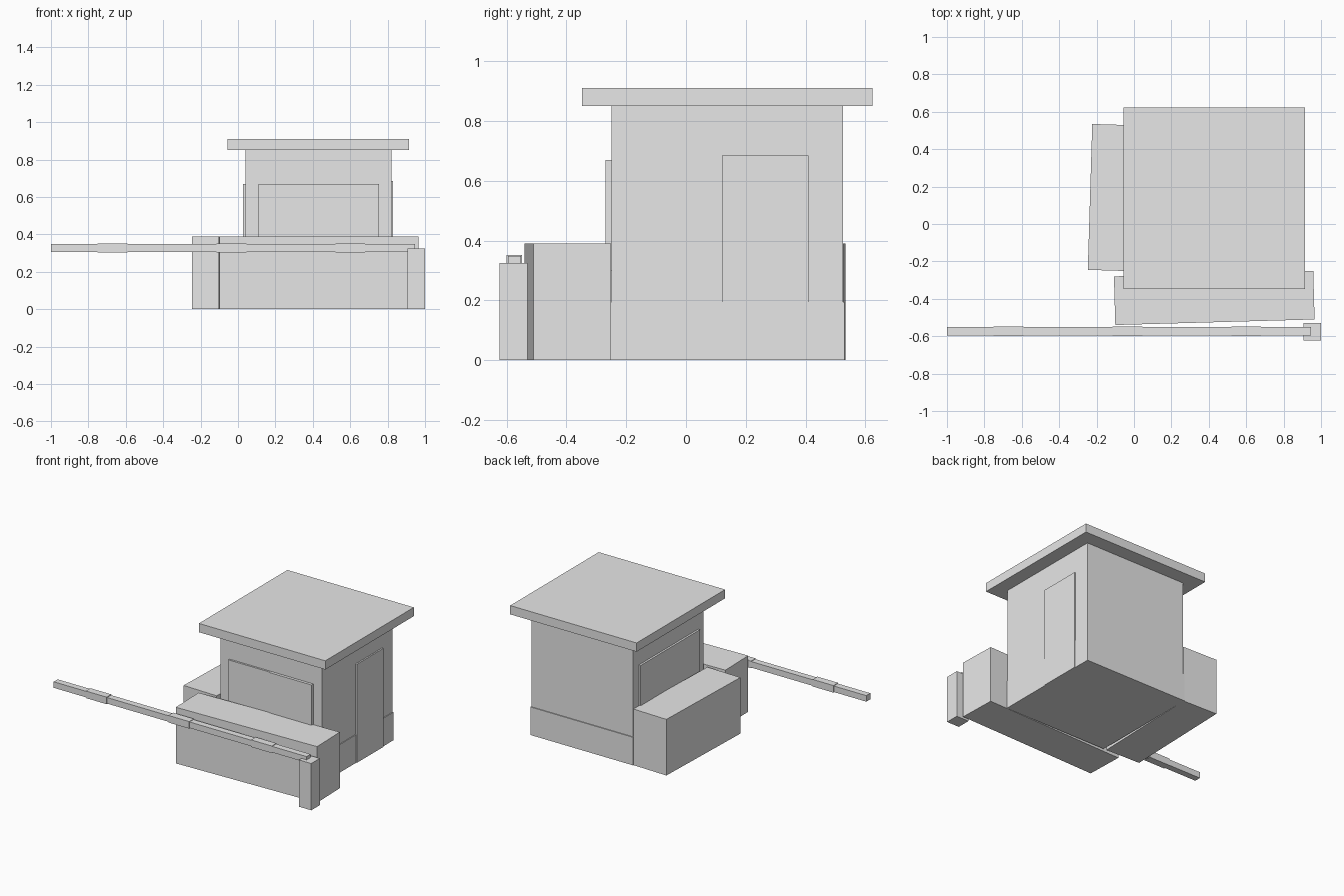
import bpy, math
from mathutils import Matrix, Vector

if "Cube" in bpy.data.objects:
    bpy.data.objects.remove(bpy.data.objects["Cube"])

grey = bpy.data.materials.new("plain grey")
grey.diffuse_color = (0.8, 0.8, 0.8, 1)
grey.use_nodes = True
grey.node_tree.nodes["Principled BSDF"].inputs["Base Color"].default_value = grey.diffuse_color


def box(name, x, y, z, pivot=None, angle=0):
    """Box from (min, max) ranges, optionally turned about a vertical pivot."""
    bpy.ops.mesh.primitive_cube_add(size=1)
    ob = bpy.context.object
    ob.name = name
    ranges = (x, y, z)
    size = Matrix.Diagonal([b - a for a, b in ranges] + [1])
    ob.data.transform(Matrix.Translation([(a + b) / 2 for a, b in ranges]) @ size)
    if pivot:
        p = Vector((pivot[0], pivot[1], 0))
        turn = Matrix.Rotation(math.radians(angle), 4, 'Z')
        ob.data.transform(Matrix.Translation(p) @ turn @ Matrix.Translation(-p))
    ob.data.materials.append(grey)
    return ob


# Cabin: walls, skirting band, overhanging flat roof
box("cabin_walls", (0.04, 0.82), (-0.25, 0.525), (0, 0.85))
box("skirting_band", (0.035, 0.825), (-0.253, 0.531), (0, 0.195))
box("roof_slab", (-0.057, 0.915), (-0.348, 0.624), (0.85, 0.911))

# Door and windows, set slightly proud of the walls
box("side_door", (0.8, 0.83), (0.12, 0.41), (0, 0.685))
box("front_window_left_pane", (0.11, 0.44), (-0.263, -0.24), (0.3, 0.67))
box("front_window_right_pane", (0.43, 0.755), (-0.27, -0.24), (0.3, 0.67))
box("left_window", (0.026, 0.06), (-0.19, 0.46), (0.3, 0.67))

# Concrete blocks, each a little crooked
box("front_block", (-0.10, 0.966), (-0.54, -0.28), (0, 0.39), (-0.10, -0.54), 1.6)
box("left_block", (-0.247, 0.013), (-0.245, 0.535), (0, 0.39), (-0.247, -0.245), -1.75)

# Barrier post, arm and raised sleeves along the arm
box("barrier_post", (0.905, 1.0), (-0.624, -0.53), (0, 0.325))
box("barrier_arm", (-1.0, 0.945), (-0.596, -0.552), (0.306, 0.348))
for i, end in enumerate((-0.59, 0.045, 0.68)):
    box(f"arm_sleeve_{i + 1}", (end - 0.16, end), (-0.600, -0.549), (0.303, 0.352))
